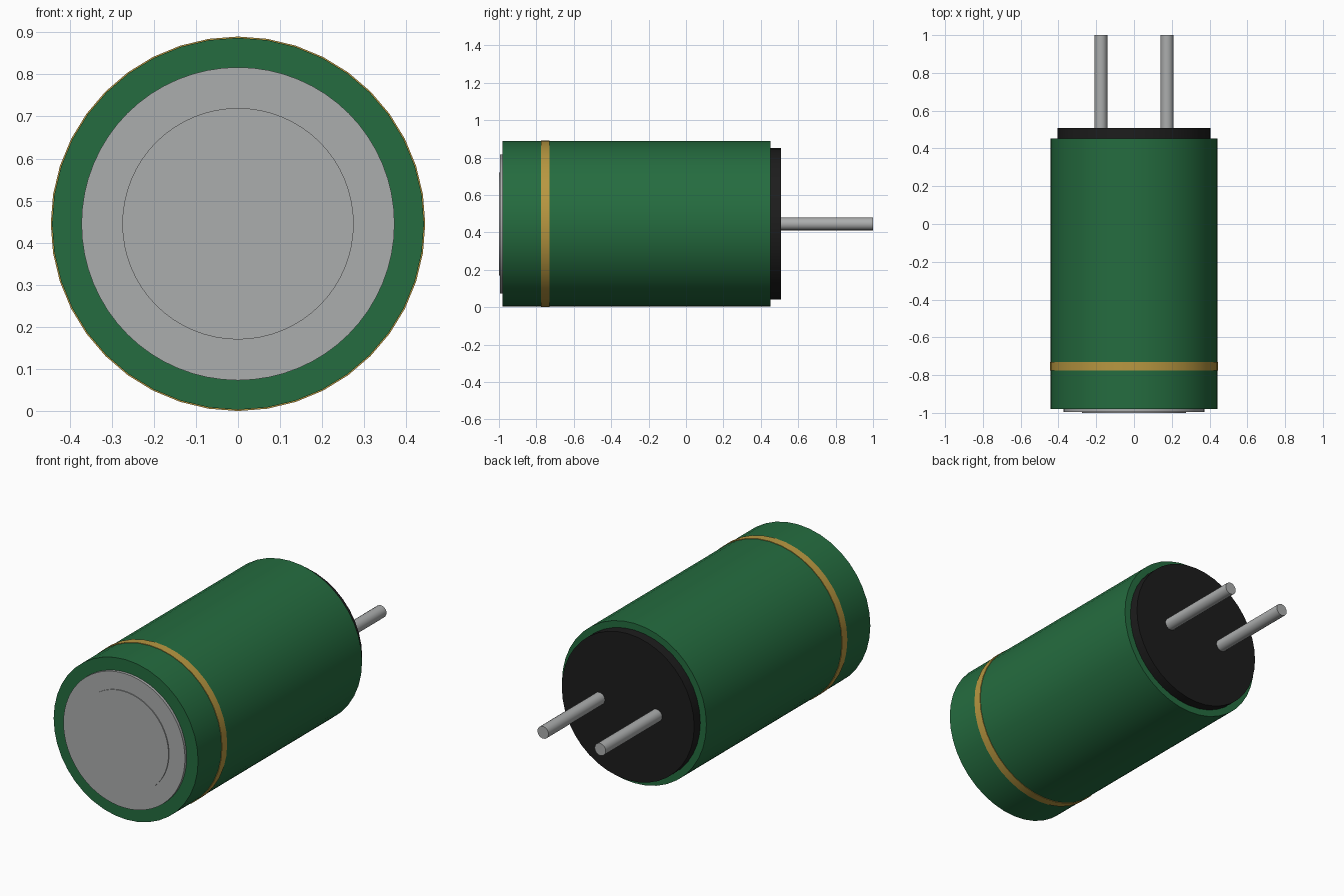
import bpy
import math

cube = bpy.data.objects.get("Cube")
if cube:
    bpy.data.objects.remove(cube, do_unlink=True)

AXIS_Z = 0.445


def material(name, color, metallic=0.0):
    mat = bpy.data.materials.new(name)
    mat.use_nodes = True
    mat.diffuse_color = (*color, 1)
    bsdf = mat.node_tree.nodes["Principled BSDF"]
    bsdf.inputs["Base Color"].default_value = (*color, 1)
    bsdf.inputs["Roughness"].default_value = 0.5
    return mat


green = material("green sleeve", (0.018, 0.15, 0.05))
gold = material("gold stripe", (0.48, 0.31, 0.052))
silver = material("silver metal", (0.41, 0.42, 0.42))
black = material("black rubber", (0.012, 0.012, 0.012))


def rod(name, radius, y_front, y_back, mat, sides, x=0.0):
    """Cylinder lying along y between two positions."""
    bpy.ops.mesh.primitive_cylinder_add(
        vertices=sides, radius=radius, depth=y_back - y_front,
        location=(x, (y_front + y_back) / 2, AXIS_Z),
        rotation=(math.pi / 2, 0, 0))
    obj = bpy.context.object
    obj.name = name
    obj.data.materials.append(mat)
    bpy.ops.object.transform_apply(location=False, rotation=True, scale=True)
    bpy.ops.object.shade_smooth_by_angle(angle=math.radians(35))
    return obj


# Sleeve and its stripe
rod("sleeve", 0.442, -0.98, 0.453, green, 40)
rod("stripe", 0.445, -0.775, -0.73, gold, 40)

# Metal end with a slightly raised centre
rod("metal_end", 0.372, -0.995, -0.9, silver, 64)
rod("metal_end_centre", 0.275, -1.0, -0.9, silver, 64)

# Rubber plug and the two leads
rod("rubber_plug", 0.405, 0.4, 0.507, black, 40)
for side, x in (("left", 0.175), ("right", -0.175)):
    rod(side + "_lead", 0.034, 0.45, 1.0, silver, 16, x)
